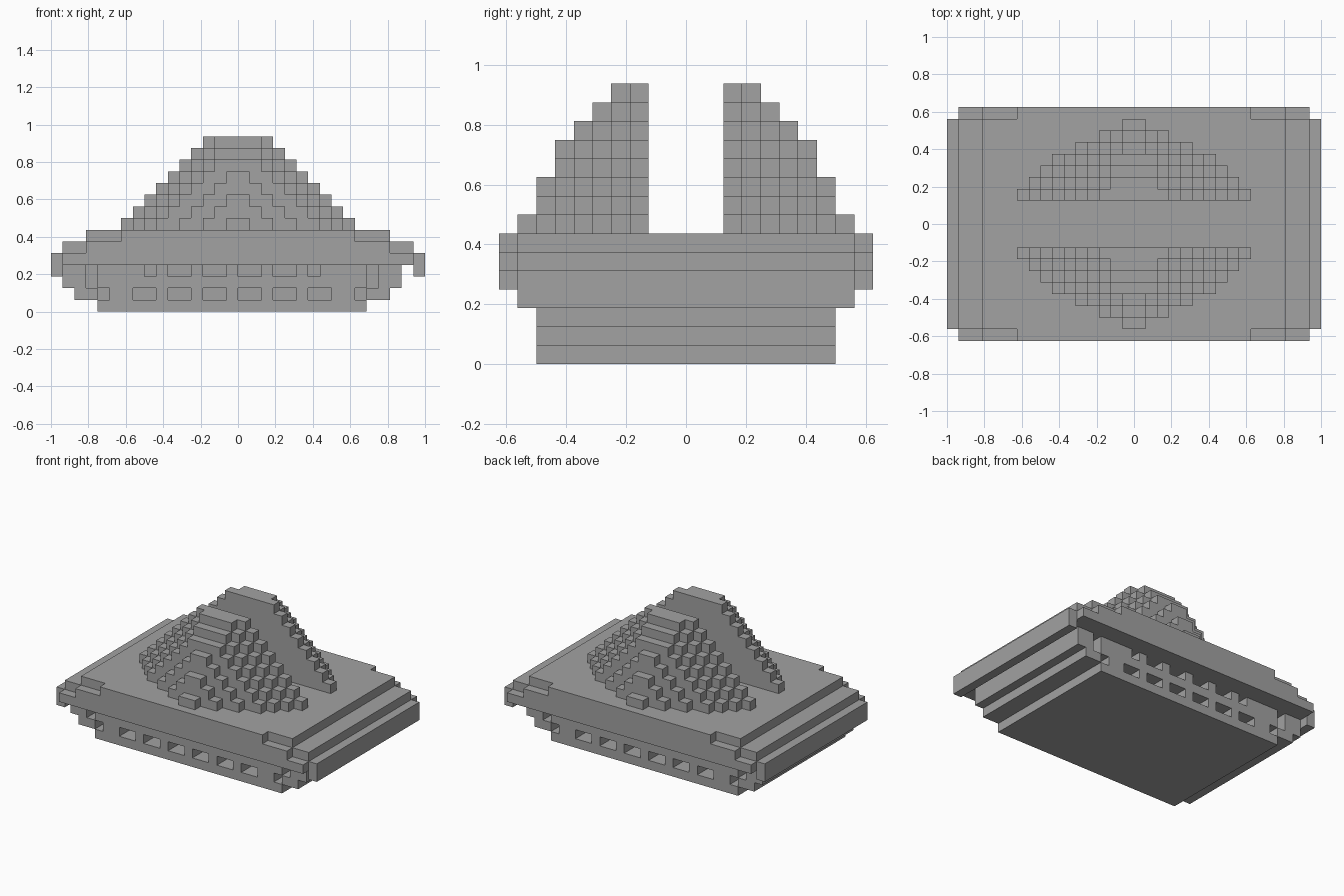
import bpy
import bmesh

U = 1 / 16  # size of one block

cube = bpy.data.objects.get("Cube")
if cube:
    bpy.data.objects.remove(cube)

grey = bpy.data.materials.new("stone grey")
grey.use_nodes = True
colour = (0.36, 0.36, 0.36, 1)
grey.diffuse_color = colour
grey.node_tree.nodes["Principled BSDF"].inputs["Base Color"].default_value = colour


def add_prism(bm, steps, y0, y1):
    """Extrude stacked (left, right, bottom, top) steps from y0 to y1."""
    right = [(r, z) for l, r, b, t in steps for z in (b, t)]
    left = [(l, z) for l, r, b, t in reversed(steps) for z in (t, b)]
    outline = []
    for p in right + left:
        if p not in outline:
            outline.append(p)
    front = bm.faces.new([bm.verts.new((x * U, y0 * U, z * U)) for x, z in outline])
    moved = bmesh.ops.extrude_face_region(bm, geom=[front])["geom"]
    verts = [v for v in moved if isinstance(v, bmesh.types.BMVert)]
    bmesh.ops.translate(bm, verts=verts, vec=(0, (y1 - y0) * U, 0))


def make_object(name, prisms):
    bm = bmesh.new()
    for steps, y0, y1 in prisms:
        add_prism(bm, steps, y0, y1)
    bmesh.ops.recalc_face_normals(bm, faces=bm.faces)
    mesh = bpy.data.meshes.new(name)
    bm.to_mesh(mesh)
    bm.free()
    mesh.materials.append(grey)
    obj = bpy.data.objects.new(name, mesh)
    bpy.context.collection.objects.link(obj)
    return obj


# Stepped hull, one block longer towards the left of the front
hull = make_object("hull", [(
    [(-12, 11, 0, 1), (-14, 13, 1, 2), (-15, 14, 2, 4)], -8, 8)])

# Window openings on both long sides: (left, right, bottom, top)
windows = [(x, x + 2, 1, 2) for x in range(-9, 7, 3)]
windows += [(x, x + 2, 3, 4.5) for x in range(-6, 4, 3)]
windows += [(-8, -7, 3, 4.5), (6, 7, 3, 4.5)]
windows += [(-12, -11, 1, 2), (10, 11, 1, 2)]
windows += [(-13, -12, 2, 4.5), (11, 12, 2, 4.5)]
cuts = []
for w in windows:
    cuts += [([w], -8.5, -6), ([w], 6, 8.5)]
cutter = make_object("window_cutter", cuts)
cutter.hide_render = True
cutter.hide_viewport = False

cut = hull.modifiers.new("windows", "BOOLEAN")
cut.operation = "DIFFERENCE"
cut.solver = "EXACT"
cut.object = cutter
bpy.context.view_layer.objects.active = hull
bpy.ops.object.modifier_apply(modifier="windows")
bpy.data.objects.remove(cutter)

# Deck slab with stepped ends and notched corners
edge = [(-15, 15, 4, 5), (-13, 13, 5, 6), (-10, 10, 6, 7)]
make_object("deck", [
    ([(-15, 15, 4, 6), (-13, 13, 6, 7)], -9, 9),
    (edge, -10, -9),
    (edge, 9, 10),
])

# Hanging lips at both ends
for name, x in (("right_lip", -16), ("left_lip", 15)):
    make_object(name, [([(x, x + 1, 3, 5)], -9, 9)])

# Two half pyramids: each row is (half width at the deck, top height)
rows = [(10, 15), (9, 15), (8, 14), (7, 13), (5, 12), (3, 10), (1, 8)]
for name, side in (("front_mound", -1), ("back_mound", 1)):
    prisms = []
    for i, (half, top) in enumerate(rows):
        steps = [(7 - z - half + 0, half - z + 7, z, z + 1) for z in range(7, top)]
        steps = [(-r, r, b, t) for _, r, b, t in steps]
        y0, y1 = sorted((side * (2 + i), side * (3 + i)))
        prisms.append((steps, y0, y1))
    make_object(name, prisms)
